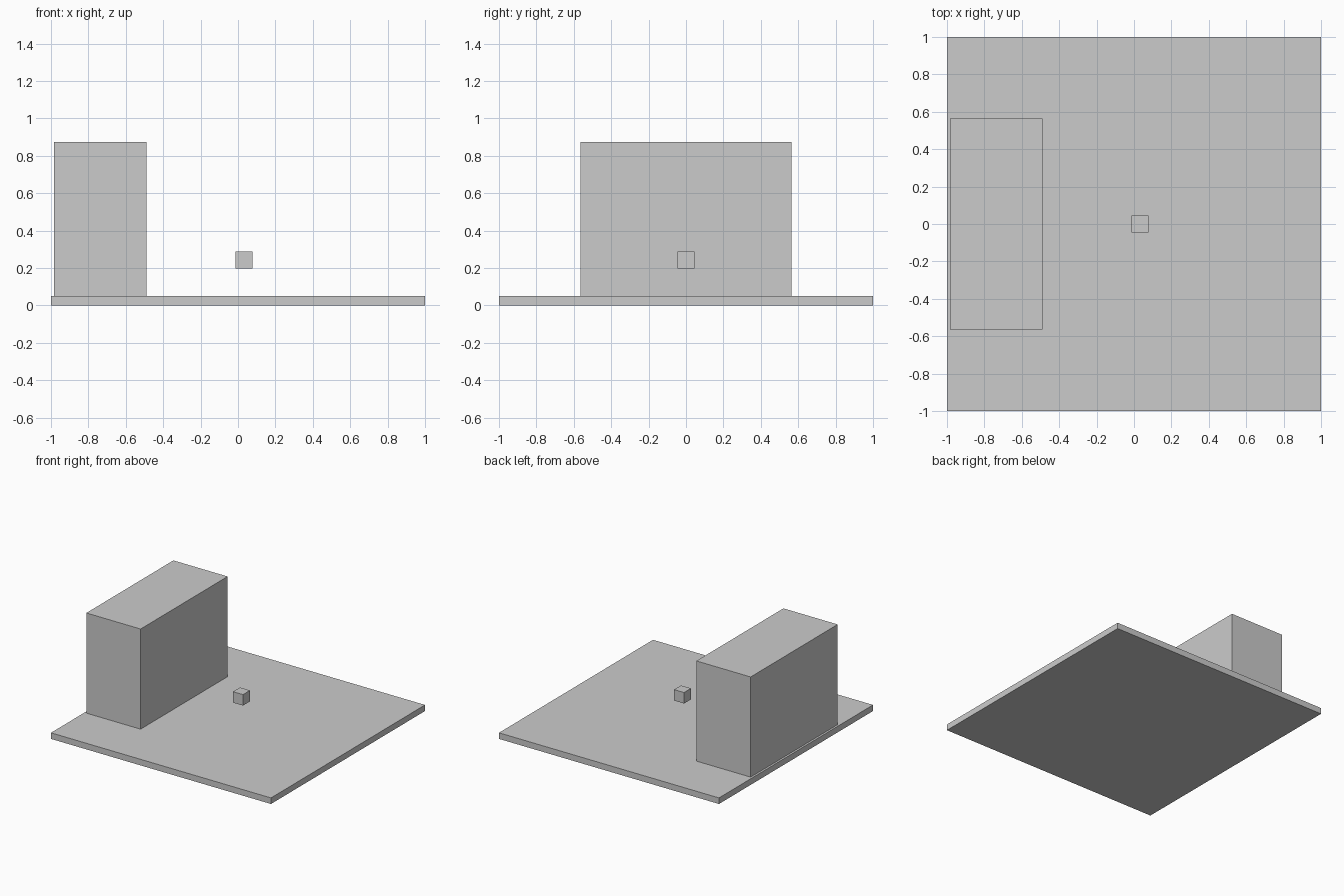
import bpy
from mathutils import Vector

if "Cube" in bpy.data.objects:
    bpy.data.objects.remove(bpy.data.objects["Cube"])


def box(name, low, high):
    """Add a box spanning two opposite corners."""
    low, high = Vector(low), Vector(high)
    bpy.ops.mesh.primitive_cube_add(size=1, location=(low + high) / 2)
    obj = bpy.context.object
    obj.name = name
    obj.scale = high - low
    bpy.ops.object.transform_apply(location=False, rotation=False, scale=True)
    return obj


# Square floor slab
box("floor_slab", (-1, -1, 0), (1, 1, 0.05))

# Tall block standing near the left edge
box("tall_block", (-0.983, -0.565, 0.05), (-0.49, 0.565, 0.873))

# Small cube floating above the middle
box("floating_cube", (-0.014, -0.045, 0.197), (0.077, 0.045, 0.287))
